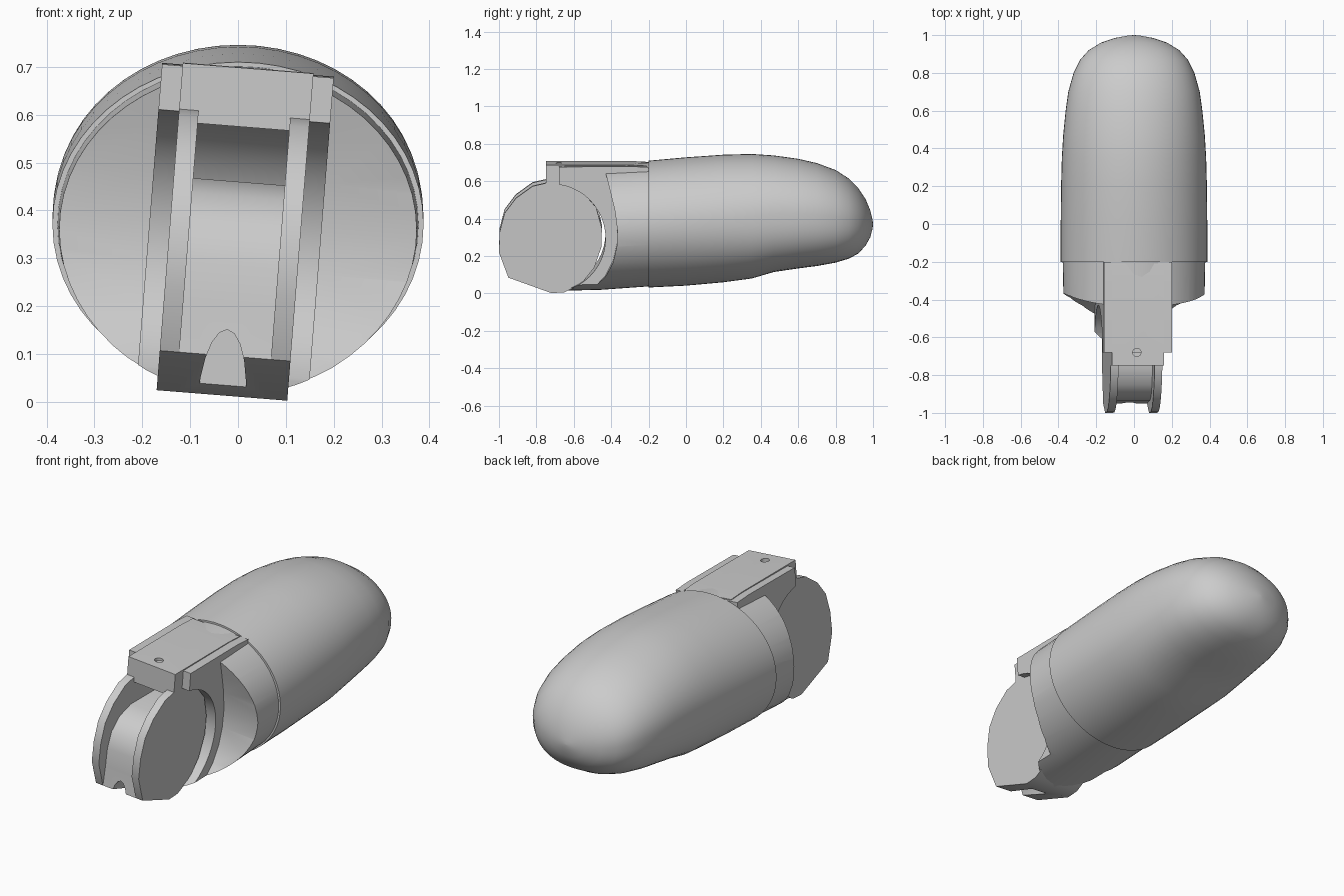
import bpy, bmesh
from math import cos, sin, pi, sqrt, copysign
from mathutils import Matrix, Vector

if "Cube" in bpy.data.objects:
    bpy.data.objects.remove(bpy.data.objects["Cube"])

grey = bpy.data.materials.new("plain_grey")
grey.use_nodes = True
grey.diffuse_color = (0.6, 0.6, 0.6, 1)
grey.node_tree.nodes["Principled BSDF"].inputs["Base Color"].default_value = (0.6, 0.6, 0.6, 1)

# The wheel and its fork lean slightly about the long axis
LEAN = (Matrix.Translation((-0.005, 0, 0.37)) @ Matrix.Rotation(0.08, 4, 'Y')
        @ Matrix.Translation((0, 0, -0.37)))


def finish(name, bm):
    bmesh.ops.recalc_face_normals(bm, faces=bm.faces)
    mesh = bpy.data.meshes.new(name)
    bm.to_mesh(mesh)
    bm.free()
    mesh.materials.append(grey)
    obj = bpy.data.objects.new(name, mesh)
    bpy.context.collection.objects.link(obj)
    return obj


def loft(name, rings):
    """Skin closed rings of equal length and cap both ends."""
    bm = bmesh.new()
    loops = [[bm.verts.new(p) for p in ring] for ring in rings]
    for a, b in zip(loops, loops[1:]):
        for i in range(len(a)):
            j = (i + 1) % len(a)
            bm.faces.new((a[i], a[j], b[j], b[i]))
    bm.faces.new(loops[0])
    bm.faces.new(loops[-1])
    return finish(name, bm)


def prism(name, outline, x0, x1):
    """Extrude a side outline across x, with the lean."""
    return loft(name, [[LEAN @ Vector((x, y, z)) for y, z in outline] for x in (x0, x1)])


def oval(y, half, low, high, power=2.0, n=56):
    """Oval ring across the body; a higher power squares its lower half."""
    ring, mid, rise = [], (low + high) / 2, (high - low) / 2
    for i in range(n):
        c, s = cos(2 * pi * i / n), sin(2 * pi * i / n)
        e = 2 / power if s < 0 else 1
        ring.append(Vector((half * copysign(abs(c) ** e, c), y,
                            mid + rise * copysign(abs(s) ** e, s))))
    return ring


def activate(obj):
    bpy.ops.object.select_all(action='DESELECT')
    obj.select_set(True)
    bpy.context.view_layer.objects.active = obj


def cut(obj, *cutters):
    for cutter in cutters:
        cutter.hide_render = True
        activate(obj)
        mod = obj.modifiers.new("cut", 'BOOLEAN')
        mod.operation, mod.solver, mod.object = 'DIFFERENCE', 'EXACT', cutter
        bpy.ops.object.modifier_apply(modifier=mod.name)
        bpy.data.objects.remove(cutter)


# Rounded rear body: y, half width, bottom, top, squareness below
stations = [
    (-0.2, 0.388, 0.032, 0.71, 2), (0, 0.388, 0.042, 0.728, 2.05),
    (0.2, 0.386, 0.06, 0.742, 2.15), (0.35, 0.382, 0.08, 0.746, 2.3),
    (0.47, 0.375, 0.115, 0.738, 2.5), (0.6, 0.362, 0.134, 0.72, 2.5),
    (0.7, 0.348, 0.147, 0.697, 2.5), (0.8, 0.32, 0.165, 0.66, 2.5),
    (0.87, 0.285, 0.186, 0.615, 2.4), (0.92, 0.24, 0.213, 0.565, 2.3),
    (0.96, 0.175, 0.255, 0.505, 2.2), (0.985, 0.1, 0.3, 0.445, 2),
    (0.997, 0.035, 0.345, 0.395, 2), (1.0, 0.004, 0.367, 0.373, 2),
]
body = loft("rear_body", [oval(*s) for s in stations])

# Collar that carries the fork
collar = loft("collar_fork", [oval(-0.76, 0.36, 0.012, 0.685),
                              oval(-0.45, 0.372, 0.02, 0.69),
                              oval(-0.17, 0.378, 0.04, 0.702)])
scoop = [(-0.43, 0.9), (-0.43, 0.66), (-0.405, 0.57), (-0.38, 0.47), (-0.367, 0.37),
         (-0.37, 0.28), (-0.39, 0.19), (-0.43, 0.11), (-0.49, 0.045), (-0.49, -0.2),
         (-1.2, -0.2), (-1.2, 0.9)]
arc = [(-0.72 + 0.29 * cos(a), 0.31 + 0.29 * sin(a))
       for a in [pi * (i / 24 - 0.46) for i in range(24)]]
seat = [(-0.69, -0.2)] + arc + [(-0.75, 0.59), (-1.2, 0.59), (-1.2, -0.2)]
front_slot = [(-1.2, 0.5), (-0.68, 0.5), (-0.68, 0.9), (-1.2, 0.9)]
cut(collar,
    prism("scoop_left", scoop, 0.18, 0.7), prism("scoop_right", scoop, -0.7, -0.18),
    prism("seat_cut", seat, -0.5, 0.5), prism("front_cut", front_slot, -0.5, 0.5))

# Flat roof over the wheel: a wide plate and a narrower front lug
wide_plate = prism("roof_plate", [(-0.68, 0.605), (-0.68, 0.692), (-0.3, 0.695),
                                  (-0.2, 0.69), (-0.2, 0.6), (-0.43, 0.6), (-0.5, 0.635)],
                   -0.18, 0.18)
lug = prism("roof_lug", [(-0.748, 0.575), (-0.748, 0.698), (-0.3, 0.699),
                         (-0.21, 0.694), (-0.21, 0.6), (-0.5, 0.55), (-0.6, 0.575),
                         (-0.68, 0.59)], -0.137, 0.137)


def pin_hole():
    rings = [[Vector((0.015 + 0.022 * cos(2 * pi * i / 16),
                      -0.68 + 0.022 * sin(2 * pi * i / 16), z)) for i in range(16)]
             for z in (0.65, 0.8)]
    return loft("pin_hole", rings)


for part in (wide_plate, lug):
    cut(part, pin_hole())

# Wheel: two flanges with a recessed hub between them
rim = [(-1, 0.23), (-0.95, 0.095), (-0.72, 0.012), (-0.65, 0.016), (-0.56, 0.06),
       (-0.49, 0.15), (-0.452, 0.26), (-0.45, 0.36), (-0.48, 0.47), (-0.55, 0.55),
       (-0.63, 0.595), (-0.72, 0.608), (-0.82, 0.585), (-0.91, 0.52), (-0.97, 0.44),
       (-0.996, 0.34)]
left_flange = prism("left_flange", rim, 0.096, 0.137)
right_flange = prism("right_flange", rim, -0.137, -0.096)
hub = prism("hub", [(-0.94, 0.2), (-0.95, 0.095), (-0.72, 0.012), (-0.65, 0.016),
                    (-0.56, 0.06), (-0.49, 0.15), (-0.455, 0.27), (-0.46, 0.46),
                    (-0.76, 0.46), (-0.85, 0.43), (-0.91, 0.37), (-0.935, 0.29)],
            -0.1, 0.1)
notch = loft("notch", [[LEAN @ p for p in oval(y, 0.05, -0.15, 0.15, 2.0, 20)]
                       for y in (-1.1, -0.78)])
cut(hub, notch)

# Soft surfaces with crisp edges
for part in (body, collar, wide_plate, lug, left_flange, right_flange, hub):
    activate(part)
    bpy.ops.object.shade_smooth_by_angle(angle=0.6)
